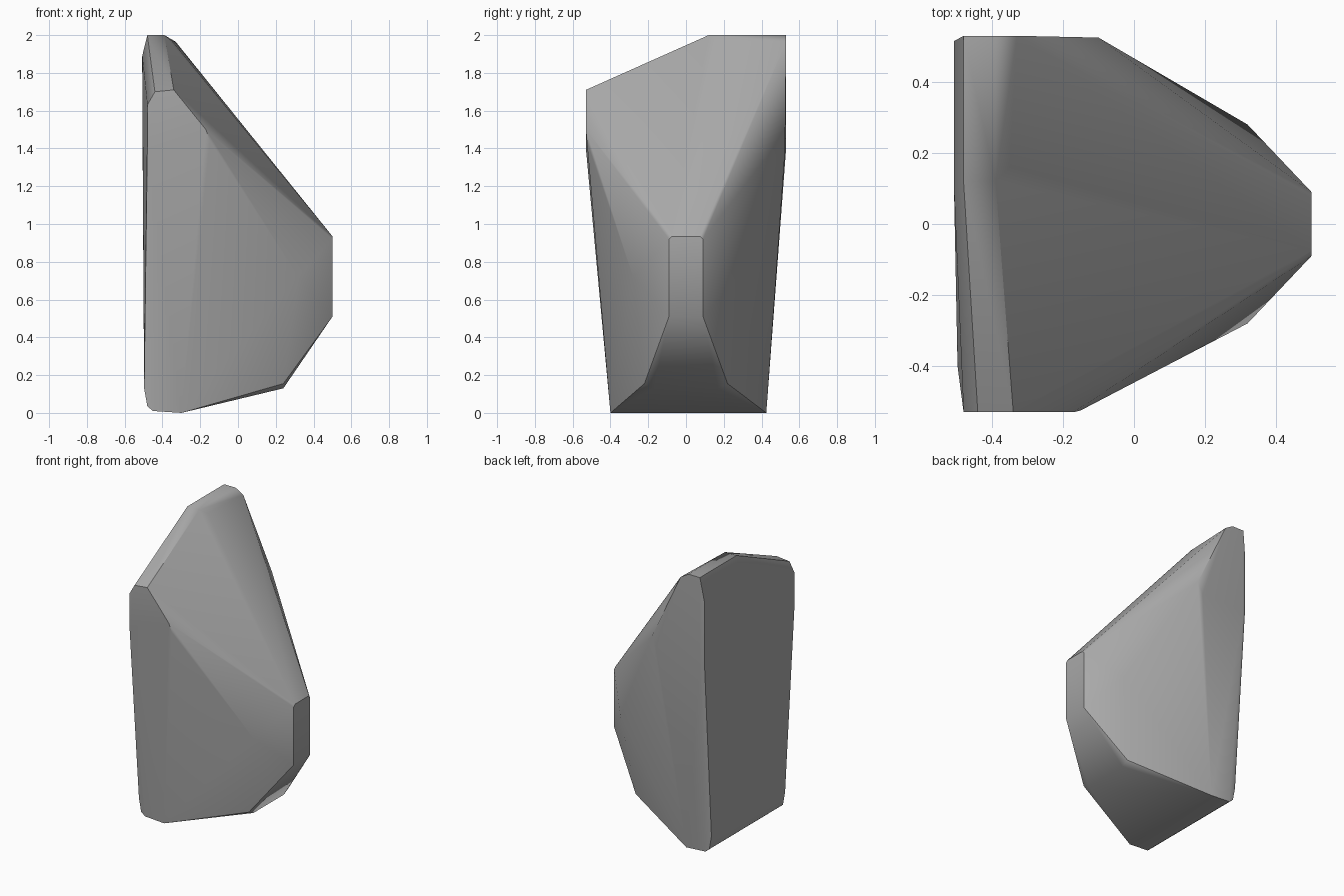
import bpy
import bmesh
import math

default_cube = bpy.data.objects.get("Cube")
if default_cube:
    bpy.data.objects.remove(default_cube, do_unlink=True)


def make_material(name, colour):
    material = bpy.data.materials.new(name)
    material.use_nodes = True
    material.diffuse_color = colour
    shader = material.node_tree.nodes["Principled BSDF"]
    shader.inputs["Base Color"].default_value = colour
    shader.inputs["Roughness"].default_value = 0.8
    return material


def mirrored(points):
    """Repeat corner points on the other side of the y = 0 plane."""
    return points + [(x, -y, z) for x, y, z in points]


def hull_object(name, corners, material):
    """Wrap corner points in a chipped-stone shell with planar facets."""
    mesh = bpy.data.meshes.new(name)
    bm = bmesh.new()
    for corner in corners:
        bm.verts.new(corner)
    hull = bmesh.ops.convex_hull(bm, input=bm.verts)
    unused = {v for v in hull["geom_interior"] + hull["geom_unused"]
              if isinstance(v, bmesh.types.BMVert)}
    bmesh.ops.delete(bm, geom=list(unused), context="VERTS")
    bmesh.ops.dissolve_limit(bm, angle_limit=math.radians(1.5),
                             verts=bm.verts, edges=bm.edges)
    bmesh.ops.recalc_face_normals(bm, faces=bm.faces)
    bm.to_mesh(mesh)
    bm.free()
    mesh.materials.append(material)
    obj = bpy.data.objects.new(name, mesh)
    bpy.context.collection.objects.link(obj)
    return obj


# Blunt tip, side ridges and lower edge match on both sides
tip = mirrored([(0.5, 0.09, 0.51), (0.5, 0.09, 0.92), (0.5, 0.075, 0.935)])
side_ridges = mirrored([(0.32, 0.28, 0.72)])
lower_edge = mirrored([(0.24, 0.22, 0.155), (0.24, 0.17, 0.13)])

# Base strip with a softened outer edge
base = []
for y in (-0.4, 0.425):
    base += [(-0.3, y, 0), (-0.45, y, 0.01), (-0.48, y, 0.035), (-0.497, y, 0.13)]

# Front facet rim
front_rim = [(-0.48, -0.53, 1.63), (-0.44, -0.53, 1.7), (-0.34, -0.53, 1.71),
             (-0.17, -0.53, 1.5), (-0.15, -0.525, 1.44), (-0.48, -0.53, 1.4)]

# Crest and back facet rim
crest = [(-0.48, 0.12, 2), (-0.39, 0.12, 2), (-0.35, 0.16, 1.97),
         (-0.48, 0.53, 2), (-0.39, 0.53, 2), (-0.33, 0.53, 1.965),
         (-0.1, 0.525, 1.48), (-0.14, 0.525, 1.4), (-0.48, 0.53, 1.4)]

# Flat broad side
broad_side = [(-0.507, 0.515, 1.82), (-0.507, 0.1, 1.89), (-0.505, 0.515, 1.4)]

stone_grey = make_material("stone grey", (0.4, 0.4, 0.4, 1))
rock = hull_object("rock", tip + side_ridges + lower_edge + base
                   + front_rim + crest + broad_side, stone_grey)

# Soft facet transitions, crisp main edges
bpy.ops.object.select_all(action="DESELECT")
rock.select_set(True)
bpy.context.view_layer.objects.active = rock
bpy.ops.object.shade_smooth_by_angle(angle=math.radians(35))
weighted = rock.modifiers.new("Weighted normals", "WEIGHTED_NORMAL")
weighted.keep_sharp = True
